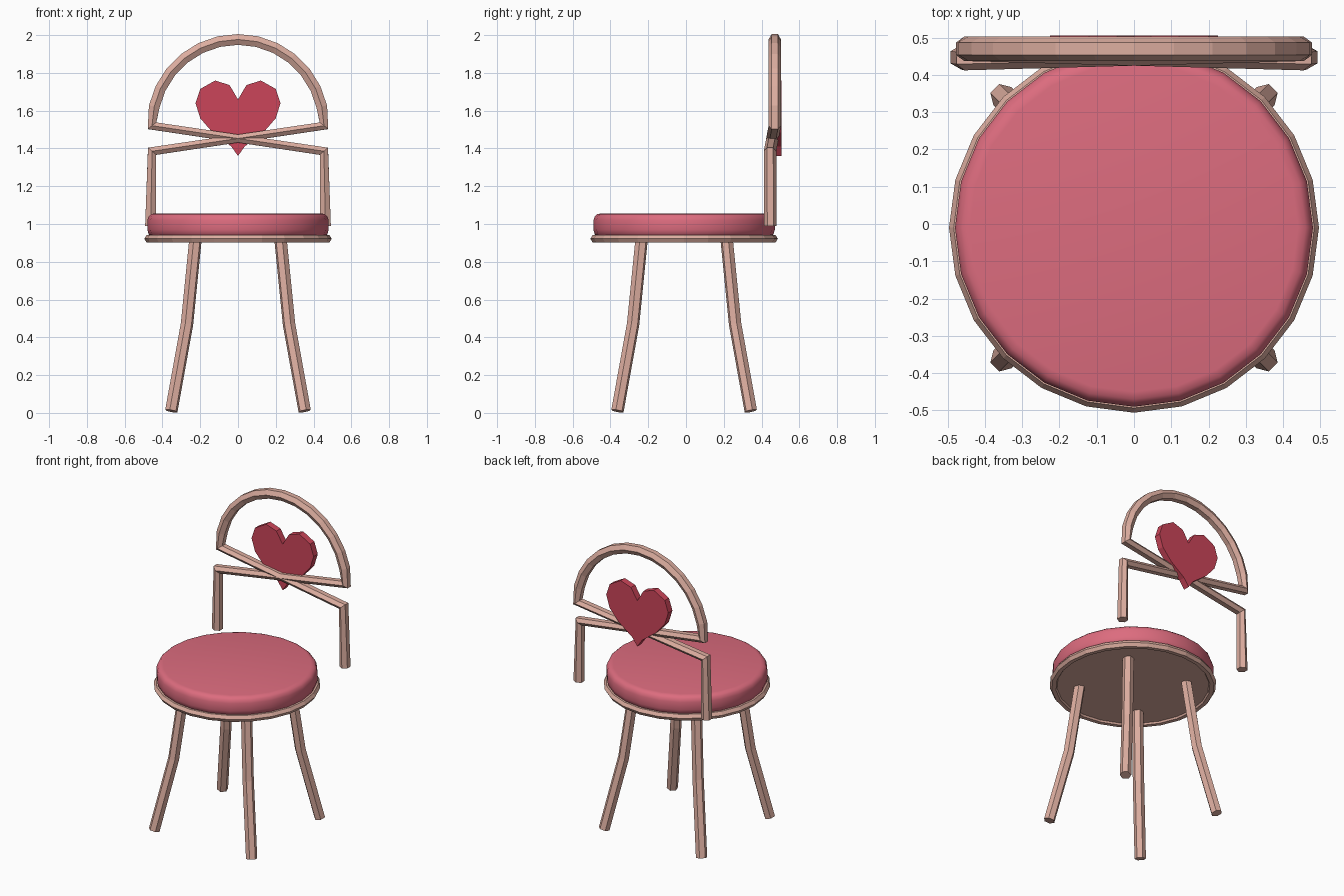
import bpy, bmesh
from math import cos, sin, pi, radians
from mathutils import Vector

if "Cube" in bpy.data.objects:
    bpy.data.objects.remove(bpy.data.objects["Cube"])

CY = -0.01      # seat centre in y


def material(name, rgb):
    m = bpy.data.materials.new(name)
    m.diffuse_color = (*rgb, 1)
    m.use_nodes = True
    m.node_tree.nodes["Principled BSDF"].inputs["Base Color"].default_value = m.diffuse_color
    return m


FRAME = material("rose_metal", (0.72, 0.42, 0.35))
CUSHION = material("pink_fabric", (0.72, 0.15, 0.21))
HEART = material("red_heart", (0.60, 0.06, 0.10))


def finish(name, bm, mat, smooth=False):
    bmesh.ops.recalc_face_normals(bm, faces=bm.faces[:])
    me = bpy.data.meshes.new(name)
    bm.to_mesh(me)
    bm.free()
    me.materials.append(mat)
    ob = bpy.data.objects.new(name, me)
    bpy.context.collection.objects.link(ob)
    if smooth:
        bpy.ops.object.select_all(action='DESELECT')
        ob.select_set(True)
        bpy.context.view_layer.objects.active = ob
        bpy.ops.object.shade_smooth_by_angle(angle=radians(50))
    return ob


def bridge(bm, r0, r1):
    n = len(r0)
    for i in range(n):
        bm.faces.new((r0[i], r0[(i + 1) % n], r1[(i + 1) % n], r1[i]))


def tube(name, points, side, radius, mat, sides=6):
    """Hexagonal bar swept along a path; one corner points along side."""
    bm = bmesh.new()
    pts = [Vector(p) for p in points]
    rings = []
    for i, p in enumerate(pts):
        t = Vector()
        if i > 0:
            t += (p - pts[i - 1]).normalized()
        if i < len(pts) - 1:
            t += (pts[i + 1] - p).normalized()
        t.normalize()
        a = (side - t * side.dot(t)).normalized()
        b = t.cross(a)
        rings.append([bm.verts.new(p + radius * (a * cos(k * 2 * pi / sides) + b * sin(k * 2 * pi / sides)))
                      for k in range(sides)])
    for r0, r1 in zip(rings, rings[1:]):
        bridge(bm, r0, r1)
    bm.faces.new(rings[0])
    bm.faces.new(rings[-1])
    return finish(name, bm, mat)


def lathe(name, profile, mat, closed=False, smooth=False, sides=24):
    """Profile of (radius, z) turned around the seat axis."""
    bm = bmesh.new()
    rings = [[bm.verts.new((r * cos(k * 2 * pi / sides), CY + r * sin(k * 2 * pi / sides), z))
              for k in range(sides)] for r, z in profile]
    for r0, r1 in zip(rings, rings[1:]):
        bridge(bm, r0, r1)
    if closed:
        bridge(bm, rings[-1], rings[0])
    else:
        bm.faces.new(rings[0])
        bm.faces.new(rings[-1])
    return finish(name, bm, mat, smooth)


# Seat: rim, underside plate and padded cushion
lathe("seat_rim", [(0.471 + 0.025 * cos(k * pi / 3), 0.922 + 0.024 * sin(k * pi / 3)) for k in range(6)],
      FRAME, closed=True)
lathe("seat_plate", [(0.465, 0.912), (0.465, 0.932)], FRAME)
lathe("seat_cushion", [(0.455, 0.93), (0.473, 0.945), (0.48, 0.97), (0.48, 1.02),
                       (0.473, 1.04), (0.46, 1.052), (0.44, 1.056)], CUSHION, smooth=True)

# Four splayed legs
for fb, sy in (("front", -1), ("back", 1)):
    for lr, sx in (("left", -1), ("right", 1)):
        path = [(sx * d, CY + sy * d, z) for d, z in ((0.225, 0.92), (0.27, 0.47), (0.353, 0.01))]
        tube(f"{fb}_{lr}_leg", path, Vector((-sy, sx, 0)), 0.034, FRAME)

# Back frame: one bent bar that crosses itself under the arch
arch = [(0.455 * cos(k * pi / 14), 0.47, 1.52 + 0.457 * sin(k * pi / 14)) for k in range(15)]
tube("back_frame", [(-0.463, 0.447, 0.99), (-0.455, 0.445, 1.385)] + arch +
     [(0.455, 0.445, 1.385), (0.463, 0.447, 0.99)], Vector((0, 1, 0)), 0.033, FRAME)

# Heart in the back
half = [(0.045, 1.735), (0.12, 1.76), (0.2, 1.715), (0.225, 1.64), (0.2, 1.56), (0.135, 1.485), (0.035, 1.41)]
outline = [(0, 1.66)] + half + [(0, 1.36)] + [(-x, z) for x, z in reversed(half)]
bm = bmesh.new()
front = [bm.verts.new((x, 0.462, z)) for x, z in outline]
back = [bm.verts.new((x, 0.505, z)) for x, z in outline]
bridge(bm, front, back)
bm.faces.new(front)
bm.faces.new(back)
finish("back_heart", bm, HEART)
